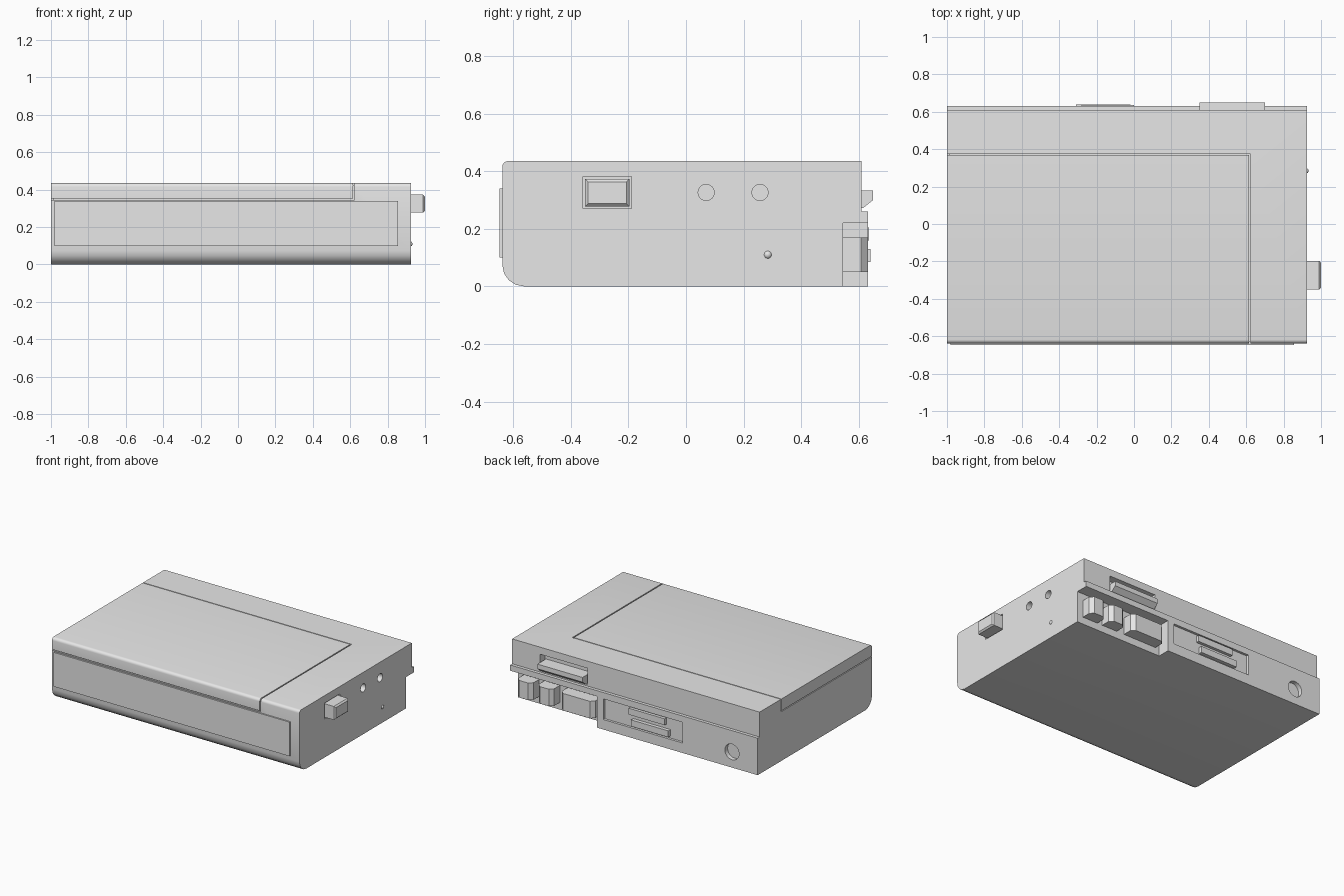
import bpy, bmesh, math

if "Cube" in bpy.data.objects:
    bpy.data.objects.remove(bpy.data.objects["Cube"])

grey = bpy.data.materials.new("casing grey")
grey.diffuse_color = (0.8, 0.8, 0.8, 1)
grey.use_nodes = True
grey.node_tree.nodes["Principled BSDF"].inputs["Base Color"].default_value = grey.diffuse_color


def finish(name, bm, smooth=False):
    bmesh.ops.recalc_face_normals(bm, faces=bm.faces)
    mesh = bpy.data.meshes.new(name)
    bm.to_mesh(mesh)
    bm.free()
    mesh.materials.append(grey)
    ob = bpy.data.objects.new(name, mesh)
    bpy.context.collection.objects.link(ob)
    if smooth:
        activate(ob)
        bpy.ops.object.shade_smooth_by_angle(angle=math.radians(35))
    return ob


def activate(ob):
    bpy.ops.object.select_all(action='DESELECT')
    ob.select_set(True)
    bpy.context.view_layer.objects.active = ob


def prism(name, pts, a, b, axis='x'):
    """Extrude a (y, z) profile along x, or an (x, y) profile along z."""
    bm = bmesh.new()
    place = (lambda p, t: (t, p[0], p[1])) if axis == 'x' else (lambda p, t: (p[0], p[1], t))
    ends = [[bm.verts.new(place(p, t)) for p in pts] for t in (a, b)]
    for end in ends:
        bm.faces.new(end)
    n = len(pts)
    for i in range(n):
        j = (i + 1) % n
        bm.faces.new((ends[0][i], ends[0][j], ends[1][j], ends[1][i]))
    return finish(name, bm)


def box(name, x0, x1, y0, y1, z0, z1):
    return prism(name, [(y0, z0), (y1, z0), (y1, z1), (y0, z1)], x0, x1)


def drum(name, centre, r, depth, axis):
    """Cylinder along x or y."""
    pts = [(r * math.cos(k * math.tau / 24), r * math.sin(k * math.tau / 24)) for k in range(24)]
    ob = prism(name, pts, -depth / 2, depth / 2)
    if axis == 'y':
        ob.rotation_euler.z = math.pi / 2
    ob.location = centre
    return ob


def cut(ob, cutter):
    cutter.hide_render = True
    bpy.context.view_layer.update()
    activate(ob)
    mod = ob.modifiers.new("cut", 'BOOLEAN')
    mod.operation, mod.solver, mod.object = 'DIFFERENCE', 'EXACT', cutter
    bpy.ops.object.modifier_apply(modifier=mod.name)
    bpy.data.objects.remove(cutter)


def arc(cy, cz, r, start, steps):
    return [(cy + r * math.cos(math.radians(start + 90 * k / steps)),
             cz + r * math.sin(math.radians(start + 90 * k / steps))) for k in range(steps + 1)]


# casing: side profile with rounded front edges and a stepped back
FRONT, TOP, RIGHT = -0.638, 0.435, 0.925
profile = [(0.61, TOP)] + arc(FRONT + 0.02, TOP - 0.02, 0.02, 90, 4) \
    + arc(FRONT + 0.075, 0.075, 0.075, 180, 4) + [(0.632, 0), (0.632, 0.26), (0.61, 0.26)]
body = prism("casing", profile, -1, RIGHT)

# lid seams on top, front and left side
for s in [(0.615, 0.623, -0.7, 0.374, 0.425, 0.5),
          (0.615, 0.623, -0.7, -0.628, 0.346, 0.5),
          (-1.1, 0.623, 0.368, 0.374, 0.425, 0.5),
          (-1.1, -0.99, 0.368, 0.374, 0.346, 0.5),
          (-1.1, -0.99, -0.7, 0.374, 0.346, 0.352),
          (-1.1, 0.623, -0.7, -0.628, 0.346, 0.352)]:
    cut(body, box("seam_cutter", *s))

# rear recesses: port bay, disc slot, connector panel
cut(body, box("port_bay_cutter", 0.25, 1.1, 0.545, 0.7, -0.1, 0.22))
cut(body, box("slot_cutter", 0.34, 0.71, 0.555, 0.7, 0.27, 0.385))
cut(body, box("panel_cutter", -0.415, 0.2, 0.615, 0.7, 0.07, 0.215))
cut(body, drum("rear_socket_cutter", (-0.8, 0.632, 0.11), 0.055, 0.06, 'y'))

# right side recesses: switch opening and two round sockets
cut(body, box("switch_cutter", 0.905, 1.1, -0.358, -0.19, 0.27, 0.382))
for y in (0.07, 0.257):
    cut(body, drum("side_socket_cutter", (RIGHT, y, 0.326), 0.028, 0.08, 'x'))
activate(body)
bpy.ops.object.shade_smooth_by_angle(angle=math.radians(35))

# front panel
box("front_panel", -0.98, 0.855, -0.648, -0.63, 0.10, 0.34)

# slot flap at the back with a sloped underside
prism("slot_flap", [(0.55, 0.272), (0.615, 0.272), (0.65, 0.30), (0.65, 0.333), (0.55, 0.333)],
      0.35, 0.70)

# port plugs with chamfered upright edges
for i, (x0, x1) in enumerate([(0.76, 0.88), (0.60, 0.72), (0.28, 0.54)]):
    prism(f"rear_port_{i + 1}", [(x0, 0.54), (x1, 0.54), (x1, 0.607), (x1 - 0.025, 0.632),
                                 (x0 + 0.025, 0.632), (x0, 0.607)], 0.05, 0.17, 'z')

# two offset connectors in the rear panel
box("upper_connector", -0.28, 0.0, 0.60, 0.636, 0.16, 0.205)
box("lower_connector", -0.31, -0.02, 0.60, 0.640, 0.085, 0.13)

# power switch with bevelled outer edges
switch = box("power_switch", 0.90, 1.0, -0.35, -0.197, 0.278, 0.373)
bm = bmesh.new()
bm.from_mesh(switch.data)
outer = [e for e in bm.edges if all(v.co.x > 0.99 for v in e.verts)]
bmesh.ops.bevel(bm, geom=outer, offset=0.01, segments=1, affect='EDGES')
bm.to_mesh(switch.data)
bm.free()

# small round lamp on the right side
bm = bmesh.new()
bmesh.ops.create_uvsphere(bm, u_segments=16, v_segments=8, radius=0.015)
lamp = finish("side_lamp", bm, True)
lamp.location = (0.918, 0.284, 0.11)
